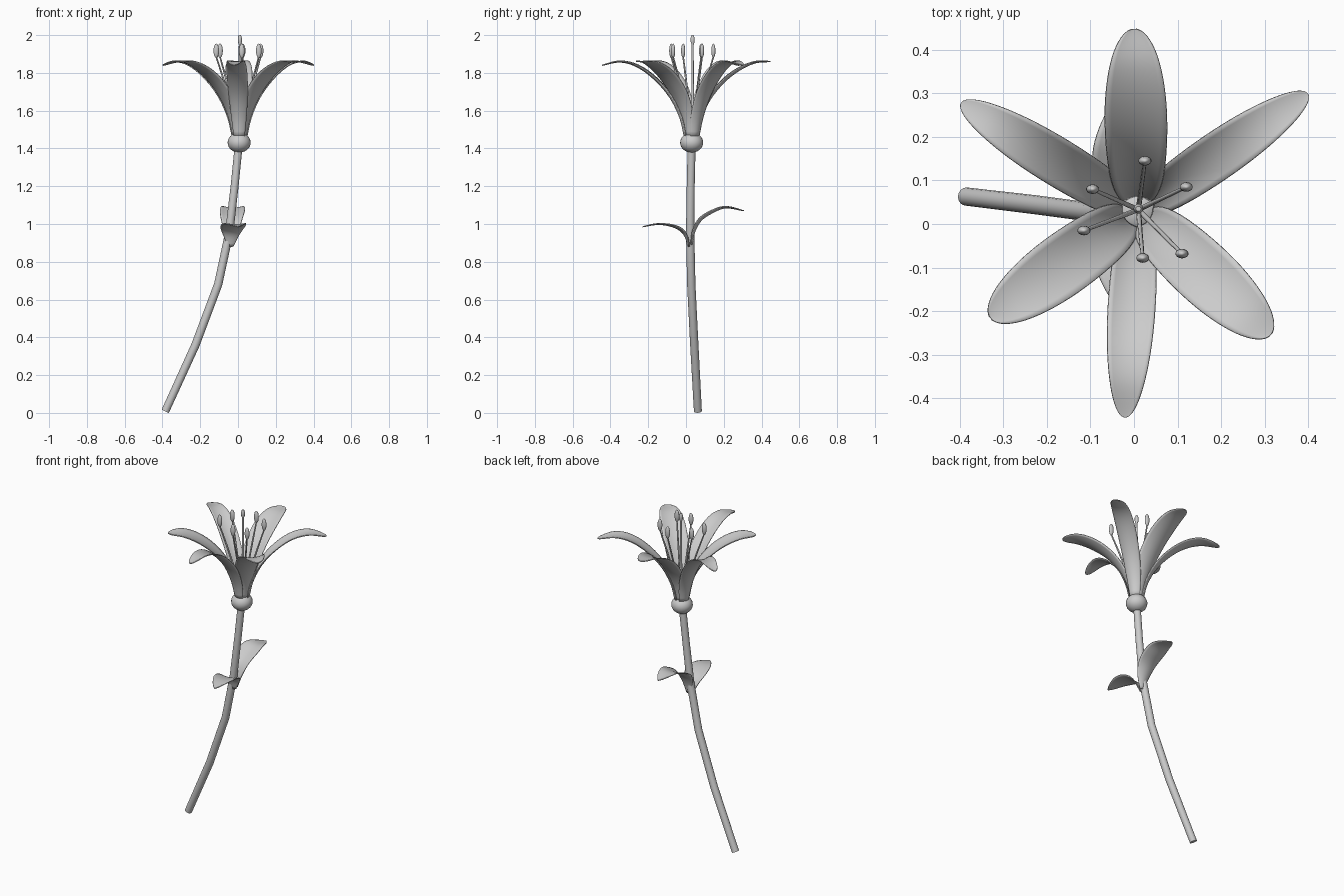
import bpy, bmesh, math
from mathutils import Vector

old = bpy.data.objects.get("Cube")
if old:
    bpy.data.objects.remove(old, do_unlink=True)

# One plain grey for the whole plant
grey = bpy.data.materials.new("plain_grey")
grey.use_nodes = True
grey.diffuse_color = (0.6, 0.6, 0.6, 1)
shader = next(n for n in grey.node_tree.nodes if n.type == 'BSDF_PRINCIPLED')
shader.inputs["Base Color"].default_value = (0.6, 0.6, 0.6, 1)


def finish(name, bm):
    """Turn a bmesh into a smooth-shaded grey object."""
    bmesh.ops.recalc_face_normals(bm, faces=bm.faces)
    mesh = bpy.data.meshes.new(name)
    bm.to_mesh(mesh)
    bm.free()
    mesh.materials.append(grey)
    obj = bpy.data.objects.new(name, mesh)
    bpy.context.collection.objects.link(obj)
    bpy.ops.object.select_all(action='DESELECT')
    obj.select_set(True)
    bpy.context.view_layer.objects.active = obj
    bpy.ops.object.shade_smooth_by_angle(angle=math.radians(50))
    return obj


def spline(points, t):
    """Catmull-Rom point at t in 0..1 along a list of points."""
    p = [Vector(q) for q in points]
    p = [2 * p[0] - p[1]] + p + [2 * p[-1] - p[-2]]
    x = t * (len(points) - 1)
    i = min(int(x), len(points) - 2)
    f = x - i
    a, b, c, d = p[i:i + 4]
    return b + 0.5 * f * (c - a + f * (2 * a - 5 * b + 4 * c - d + f * (3 * (b - c) + d - a)))


def tube(name, path, radii, sides=12):
    """Round tube through the path with one radius per point."""
    bm = bmesh.new()
    pts = [Vector(p) for p in path]
    rings = []
    for i, p in enumerate(pts):
        along = (pts[min(i + 1, len(pts) - 1)] - pts[max(i - 1, 0)]).normalized()
        side = Vector((0, 1, 0)).cross(along).normalized()
        up = along.cross(side)
        angles = [math.tau * k / sides for k in range(sides)]
        rings.append([bm.verts.new(p + radii[i] * (side * math.cos(a) + up * math.sin(a)))
                      for a in angles])
    for r, s in zip(rings, rings[1:]):
        for k in range(sides):
            n = (k + 1) % sides
            bm.faces.new((r[k], r[n], s[n], s[k]))
    bm.faces.new(rings[0])
    bm.faces.new(rings[-1])
    return finish(name, bm)


def ball(name, centre, scale, segments=24, rings=14):
    bm = bmesh.new()
    bmesh.ops.create_uvsphere(bm, u_segments=segments, v_segments=rings, radius=1)
    for v in bm.verts:
        v.co = Vector(centre) + Vector([a * b for a, b in zip(v.co, scale)])
    return finish(name, bm)


def blade(name, origin, angle, profile, half, base, widest, tip_power, cup, thick):
    """Cupped petal or leaf swept along an (outward, height) profile."""
    bm = bmesh.new()
    out = Vector((math.cos(angle), math.sin(angle), 0))
    side = Vector((-out.y, out.x, 0))
    rows, steps, across = [], 28, 10
    for i in range(steps + 1):
        t = math.sin(math.pi / 2 * i / steps) * 0.999
        p = spline(profile, t)
        slope = (spline(profile, min(t + 0.01, 1)) - spline(profile, t - 0.01)).normalized()
        normal = out * -slope.y + Vector((0, 0, slope.x))
        if t < widest:
            w = half * (base + (1 - base) * math.sin(math.pi / 2 * t / widest))
        else:
            w = half * (1 - ((t - widest) / (1 - widest)) ** 2) ** tip_power
        row = []
        for j in range(across + 1):
            u = 2 * j / across - 1
            lift = cup * w * u * u * (1 - 0.75 * t)
            row.append(bm.verts.new(Vector(origin) + out * p.x + Vector((0, 0, p.y))
                                    + side * w * u + normal * lift))
        rows.append(row)
    for r, s in zip(rows, rows[1:]):
        for j in range(across):
            bm.faces.new((r[j], r[j + 1], s[j + 1], s[j]))
    obj = finish(name, bm)
    solid = obj.modifiers.new("thickness", 'SOLIDIFY')
    solid.thickness = thick
    solid.offset = 0
    return obj


# Stem and the swollen base of the flower
stem = [(-0.385, 0.063, 0.009), (-0.225, 0.044, 0.36), (-0.105, 0.028, 0.68),
        (-0.047, 0.022, 0.95), (-0.018, 0.025, 1.2), (0.004, 0.03, 1.42)]
tube("stem", stem, [0.021, 0.022, 0.022, 0.022, 0.021, 0.021], 16)
ball("flower_base", (0.006, 0.03, 1.431), (0.061, 0.061, 0.053))

# Two whorls of three: long narrow outer petals, shorter broad inner ones
heart = (0.008, 0.03, 0)
outer = [(0.038, 1.455), (0.062, 1.56), (0.116, 1.67), (0.198, 1.765),
         (0.29, 1.832), (0.38, 1.857), (0.475, 1.84)]
inner = [(0.032, 1.455), (0.053, 1.56), (0.096, 1.655), (0.167, 1.745),
         (0.25, 1.812), (0.335, 1.852), (0.418, 1.86)]
for n, a in enumerate((34.5, 148.5, 266.5)):
    blade(f"outer_petal_{n + 1}", heart, math.radians(a), outer, 0.054, 0.5, 0.55, 0.5, 0.4, 0.005)
for n, a in enumerate((91, 216, 317)):
    blade(f"inner_petal_{n + 1}", heart, math.radians(a), inner, 0.071, 0.4, 0.6, 0.5, 0.4, 0.005)

# Stamens: bowed filaments with oval anthers
tips = [(-0.095, 0.08), (0.025, 0.145), (0.12, 0.085), (0.11, -0.068), (0.02, -0.078), (-0.115, -0.015)]
for n, (x, y) in enumerate(tips):
    root = Vector((0.01, 0.033, 1.45))
    end = Vector((x, y, 1.885))
    spread = end - root
    path = [root + Vector((spread.x * f ** 1.15, spread.y * f ** 1.15, spread.z * f))
            for f in (0.02, 0.25, 0.5, 0.75, 1)]
    tube(f"filament_{n + 1}", path, [0.006, 0.006, 0.005, 0.005, 0.004], 8)
    ball(f"anther_{n + 1}", (x, y, 1.917), (0.015, 0.011, 0.038), 14, 10)

# Pistil with a knobbed end
tube("pistil", [(0.01, 0.035, z) for z in (1.45, 1.7, 1.95, 1.965, 1.985, 2.0)],
     [0.009, 0.007, 0.006, 0.011, 0.011, 0.006], 10)

# Two leaves springing from the middle of the stem
back = [(0.008, 0.89), (0.025, 0.96), (0.06, 1.02), (0.12, 1.06), (0.19, 1.085), (0.285, 1.07)]
front = [(0.008, 0.88), (0.03, 0.94), (0.065, 0.973), (0.12, 0.992), (0.18, 0.997), (0.255, 0.985)]
blade("back_leaf", (-0.036, 0.022, 0), math.radians(87), back, 0.066, 0.2, 0.65, 0.8, 0.35, 0.005)
blade("front_leaf", (-0.04, 0.022, 0), math.radians(279), front, 0.066, 0.2, 0.52, 0.8, 0.2, 0.005)
